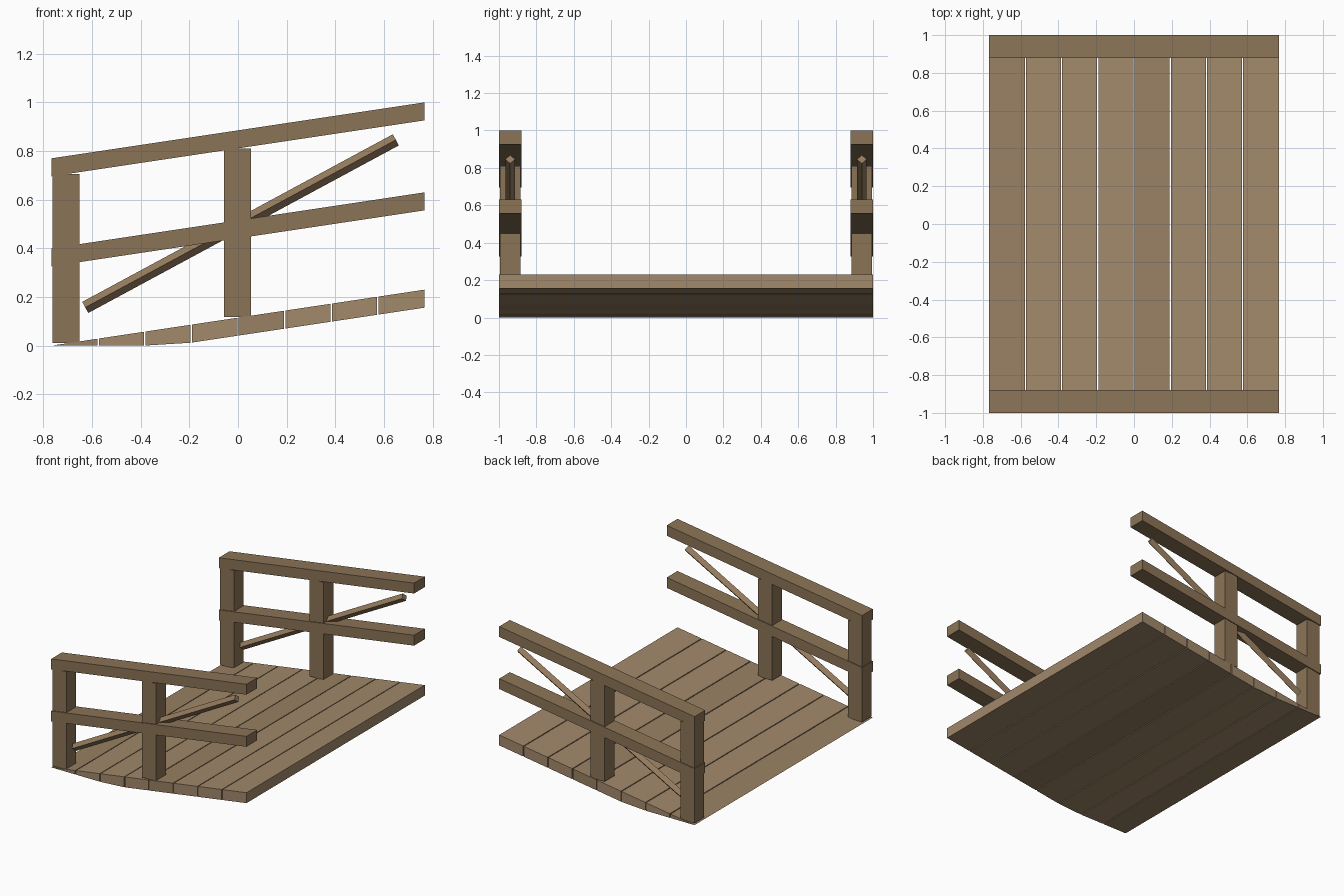
import bpy, bmesh
from mathutils import Vector

if "Cube" in bpy.data.objects:
    bpy.data.objects.remove(bpy.data.objects["Cube"])

SLOPE = 0.15
HALF = 0.767      # half length along x


def material(name, rgb):
    m = bpy.data.materials.new(name)
    m.diffuse_color = (*rgb, 1)
    m.use_nodes = True
    m.node_tree.nodes["Principled BSDF"].inputs["Base Color"].default_value = m.diffuse_color
    return m


deck_light = material("deck_light", (0.36, 0.25, 0.145))
deck_dark = material("deck_dark", (0.32, 0.22, 0.125))
rail_wood = material("rail_wood", (0.26, 0.175, 0.095))
brace_wood = material("brace_wood", (0.30, 0.20, 0.11))


def prism(name, profile, y0, y1, mat):
    """Extrude an (x, z) outline from y0 to y1."""
    bm = bmesh.new()
    face = bm.faces.new([bm.verts.new((x, y0, z)) for x, z in profile])
    new = bmesh.ops.extrude_face_region(bm, geom=[face])["geom"]
    bmesh.ops.translate(bm, vec=(0, y1 - y0, 0),
                        verts=[v for v in new if isinstance(v, bmesh.types.BMVert)])
    bmesh.ops.recalc_face_normals(bm, faces=bm.faces)
    me = bpy.data.meshes.new(name)
    bm.to_mesh(me)
    bm.free()
    me.materials.append(mat)
    ob = bpy.data.objects.new(name, me)
    bpy.context.collection.objects.link(ob)
    return ob


def deck_top(x):
    return 0.115 + SLOPE * x


def deck_bottom(x):
    # flat on the ground, then a short transition, then parallel to the top
    if x <= -0.385:
        return 0.0
    if x <= -0.192:
        return 0.012 * (x + 0.385) / 0.193
    return 0.041 + SLOPE * x


# Deck planks
pitch = 2 * HALF / 8
for i in range(8):
    a = -HALF + i * pitch + (0.003 if i else 0)
    b = -HALF + (i + 1) * pitch - (0.003 if i < 7 else 0)
    outline = [(a, deck_bottom(a)), (b, deck_bottom(b)), (b, deck_top(b))]
    if i:
        outline.append((a, deck_top(a)))
    prism(f"deck_plank_{i + 1}", outline, -1, 1,
          deck_dark if i in (0, 4) else deck_light)

for side, s in (("front", -1), ("back", 1)):
    yc = s * 0.94

    # Sloping rails with upright ends
    for name, z in (("middle_rail", 0.515), ("top_rail", 0.885)):
        d = SLOPE * HALF
        prism(f"{side}_{name}",
              [(-HALF, z - d - 0.074), (HALF, z + d - 0.074),
               (HALF, z + d), (-HALF, z - d)],
              yc - 0.06, yc + 0.06, rail_wood)

    # Posts
    for name, x, z0, z1 in (("end_post", -0.707, 0.01, 0.705),
                            ("middle_post", -0.002, 0.117, 0.81)):
        prism(f"{side}_{name}",
              [(x - 0.055, z0), (x + 0.055, z0), (x + 0.055, z1), (x - 0.055, z1)],
              yc - 0.054, yc + 0.054, rail_wood)

    # Diagonal brace, a square bar standing on its edge
    p, q = Vector((-0.628, yc, 0.157)), Vector((0.649, yc, 0.846))
    bpy.ops.mesh.primitive_cylinder_add(vertices=4, radius=0.026,
                                        depth=(q - p).length, location=(p + q) / 2)
    brace = bpy.context.object
    brace.name = f"{side}_diagonal_brace"
    brace.rotation_euler = (0, (q - p).angle(Vector((0, 0, 1))), 0)
    brace.data.materials.append(brace_wood)
